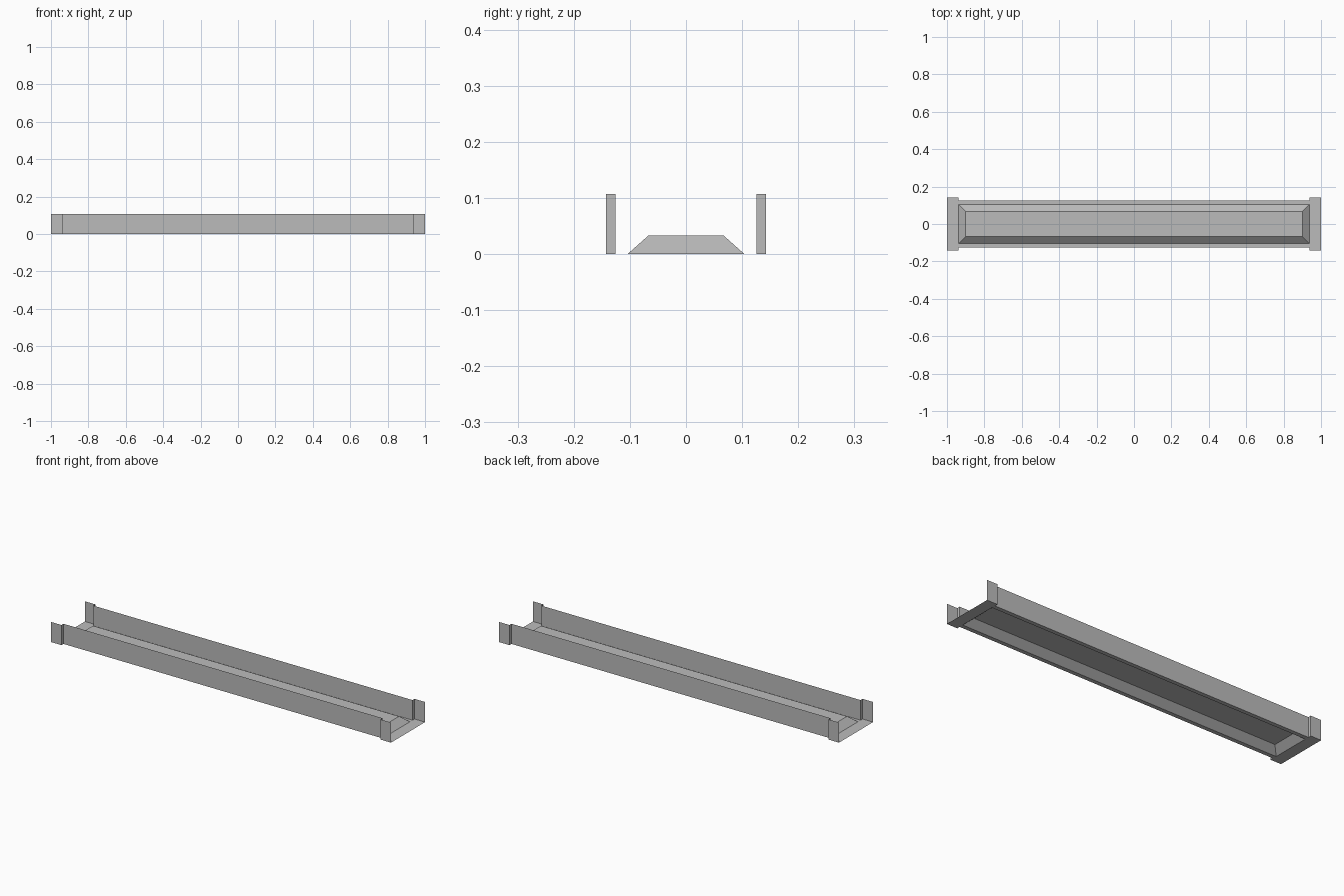
import bpy
import bmesh

cube = bpy.data.objects.get("Cube")
if cube:
    bpy.data.objects.remove(cube, do_unlink=True)

# Main dimensions (half sizes in x and y)
END_X, STEP_X = 1.0, 0.938
END_Y, SIDE_Y = 0.143, 0.126
BASE_Y = 0.104
TOP_X, TOP_Y, TOP_Z = 0.90, 0.067, 0.033
WALL_Z = 0.107

grey = bpy.data.materials.new("plain_grey")
grey.use_nodes = True
colour = (0.5, 0.5, 0.5, 1.0)
grey.diffuse_color = colour
grey.node_tree.nodes["Principled BSDF"].inputs["Base Color"].default_value = colour


def sheet(name, polygons):
    """Make a thin sheet-metal object from a list of polygons."""
    bm = bmesh.new()
    for poly in polygons:
        bm.faces.new([bm.verts.new(p) for p in poly])
    bmesh.ops.remove_doubles(bm, verts=bm.verts, dist=0.0001)
    mesh = bpy.data.meshes.new(name)
    bm.to_mesh(mesh)
    bm.free()
    mesh.materials.append(grey)
    obj = bpy.data.objects.new(name, mesh)
    bpy.context.collection.objects.link(obj)
    return obj


def rect(x, y, z):
    return [(-x, -y, z), (x, -y, z), (x, y, z), (-x, y, z)]


def flat(x0, x1, y0, y1):
    return [(x0, y0, 0), (x1, y0, 0), (x1, y1, 0), (x0, y1, 0)]


# Floor: wide pads at the ends and narrow strips along the sides
sheet("floor", [
    flat(STEP_X, END_X, -END_Y, END_Y),
    flat(-END_X, -STEP_X, -END_Y, END_Y),
    flat(-STEP_X, STEP_X, BASE_Y, SIDE_Y),
    flat(-STEP_X, STEP_X, -SIDE_Y, -BASE_Y),
])

# Raised panel: sloped sides and flat top, open underneath
low, high = rect(STEP_X, BASE_Y, 0), rect(TOP_X, TOP_Y, TOP_Z)
slopes = [[low[i], low[(i + 1) % 4], high[(i + 1) % 4], high[i]] for i in range(4)]
sheet("raised_panel", slopes + [high])

# Side walls: stepped outwards at both ends, open at the ends
for name, side in (("front_wall", -1), ("back_wall", 1)):
    path = [(-END_X, END_Y), (-STEP_X, END_Y), (-STEP_X, SIDE_Y),
            (STEP_X, SIDE_Y), (STEP_X, END_Y), (END_X, END_Y)]
    path = [(-side * x, side * y) for x, y in path]
    sheet(name, [[(*a, 0), (*b, 0), (*b, WALL_Z), (*a, WALL_Z)]
                 for a, b in zip(path, path[1:])])
